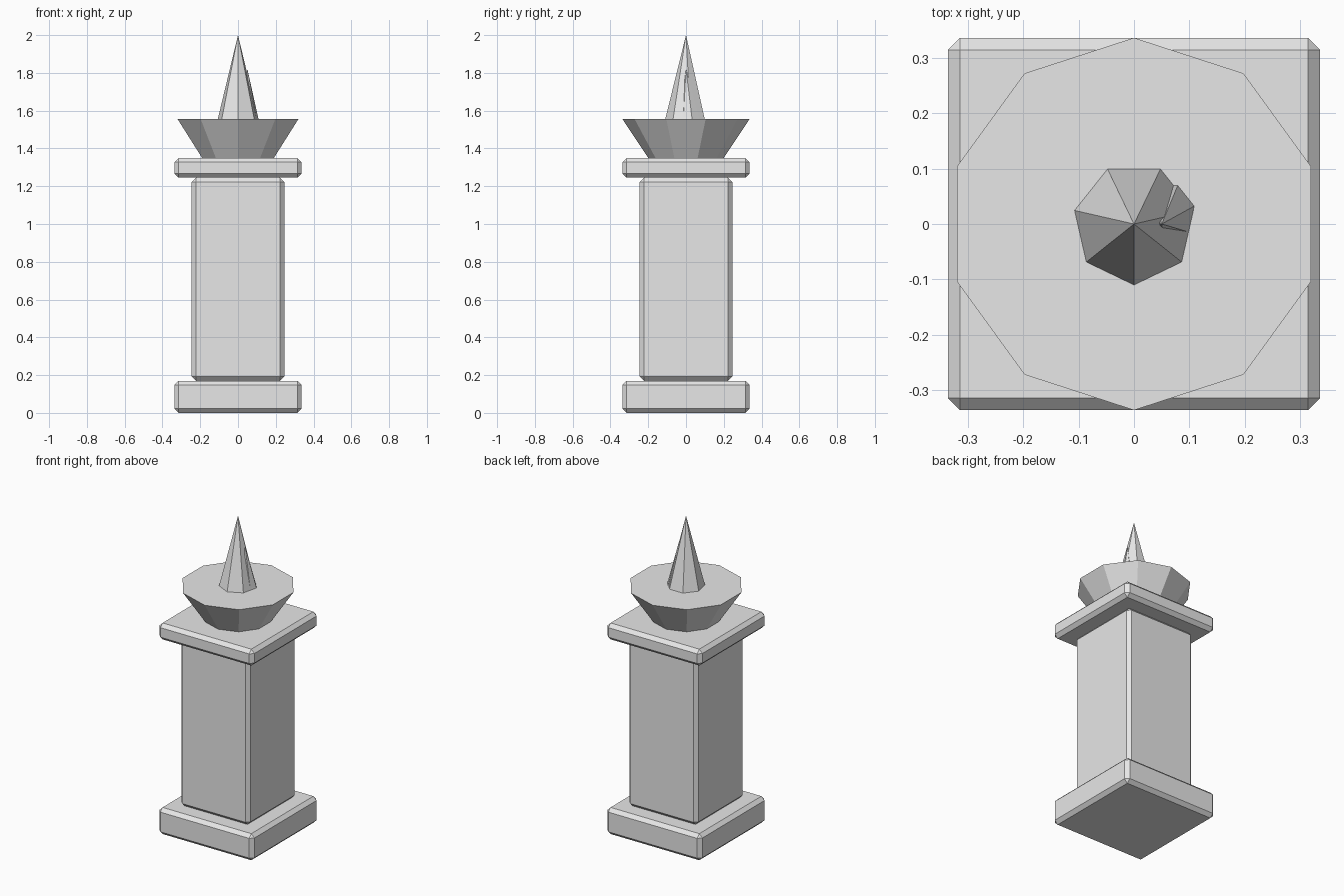
import bpy
import bmesh
from math import pi, cos, sin

cube = bpy.data.objects.get("Cube")
if cube:
    bpy.data.objects.remove(cube, do_unlink=True)

# Single stone colour
stone = bpy.data.materials.new("light_grey_stone")
stone.use_nodes = True
colour = (0.8, 0.8, 0.8, 1.0)
stone.diffuse_color = colour
stone.node_tree.nodes["Principled BSDF"].inputs["Base Color"].default_value = colour


def finish(name, bm):
    bmesh.ops.recalc_face_normals(bm, faces=bm.faces)
    mesh = bpy.data.meshes.new(name)
    bm.to_mesh(mesh)
    bm.free()
    mesh.materials.append(stone)
    obj = bpy.data.objects.new(name, mesh)
    bpy.context.collection.objects.link(obj)
    return obj


def block(name, half, bottom, top, chamfer=0.022):
    """Square block with chamfered edges."""
    bm = bmesh.new()
    bmesh.ops.create_cube(bm, size=1)
    for v in bm.verts:
        v.co.x *= 2 * half
        v.co.y *= 2 * half
        v.co.z = top if v.co.z > 0 else bottom
    bmesh.ops.bevel(bm, geom=bm.edges[:], offset=chamfer, segments=1,
                    affect='EDGES')
    return finish(name, bm)


def ring(bm, sides, radius, z, centre=(0, 0)):
    """Polygon of vertices with one corner towards the front."""
    angles = [2 * pi * i / sides - pi / 2 for i in range(sides)]
    return [bm.verts.new((centre[0] + radius * cos(a),
                          centre[1] + radius * sin(a), z)) for a in angles]


def bowl(name, sides, low_radius, high_radius, bottom, top):
    bm = bmesh.new()
    low = ring(bm, sides, low_radius, bottom)
    high = ring(bm, sides, high_radius, top)
    bm.faces.new(low)
    bm.faces.new(high)
    for i in range(sides):
        j = (i + 1) % sides
        bm.faces.new((low[i], low[j], high[j], high[i]))
    return finish(name, bm)


def spike(name, sides, radius, bottom, centre, tip):
    bm = bmesh.new()
    base = ring(bm, sides, radius, bottom, centre)
    apex = bm.verts.new(tip)
    bm.faces.new(base)
    for i in range(sides):
        bm.faces.new((base[i], base[(i + 1) % sides], apex))
    return finish(name, bm)


# Pillar
block("base_plinth", 0.336, 0, 0.17)
block("column_shaft", 0.245, 0.17, 1.245)
block("top_slab", 0.336, 1.245, 1.35)

# Brazier bowl with flat top
bowl("fire_bowl", 10, 0.2, 0.336, 1.35, 1.555)

# Flame: tall spike with a small one leaning into its left side
spike("main_flame", 7, 0.11, 1.555, (0, 0), (0, 0, 2))
spike("small_flame", 7, 0.055, 1.555, (0.055, 0.02), (0.05, 0, 1.82))
